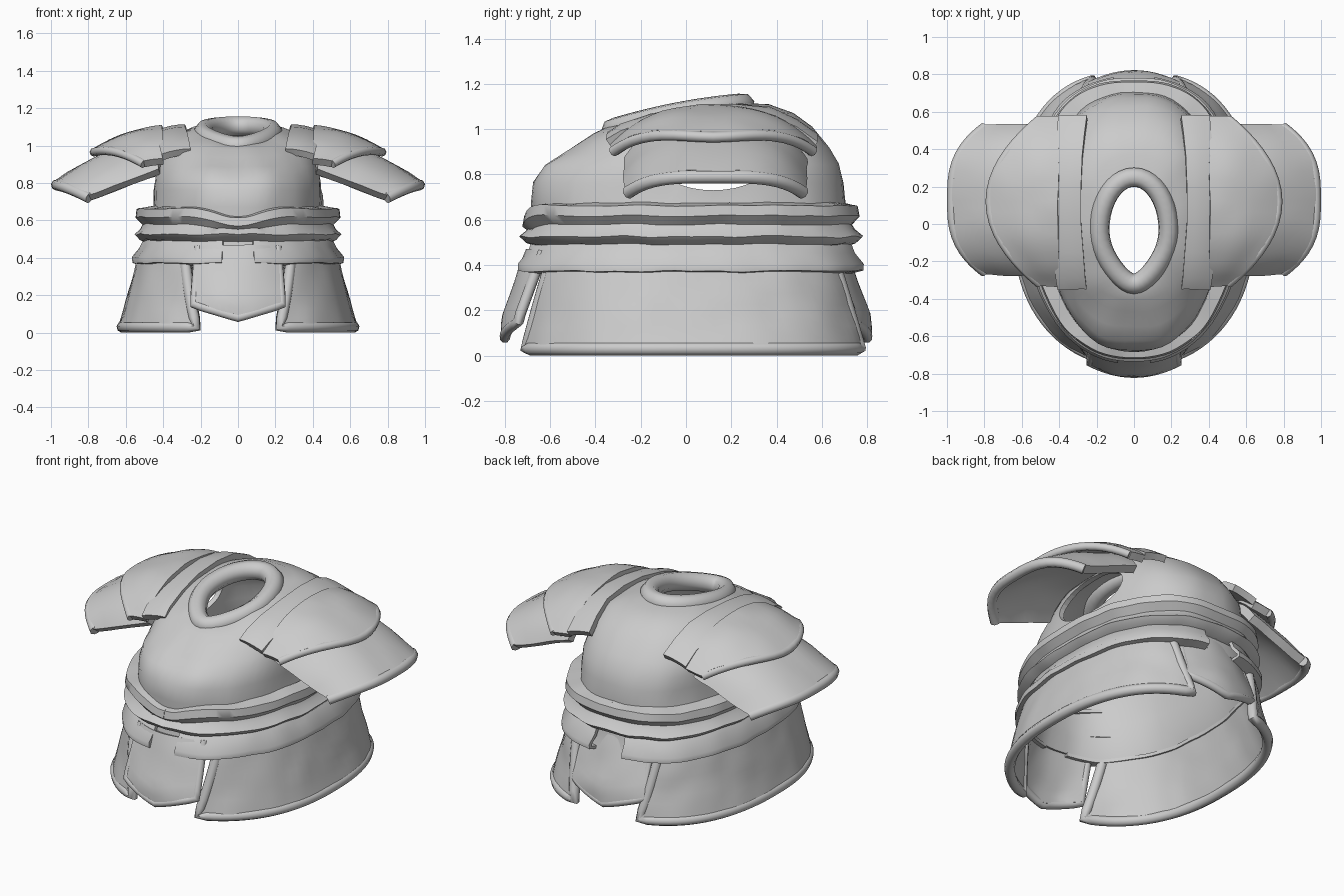
import bpy, bmesh
from math import sin, cos, pi, exp, radians, copysign
from mathutils import Vector, noise

cube = bpy.data.objects.get("Cube")
if cube:
    bpy.data.objects.remove(cube)

steel = bpy.data.materials.new("plain_grey")
steel.use_nodes = True
GREY = (0.6, 0.6, 0.6, 1)
steel.diffuse_color = GREY
steel.node_tree.nodes["Principled BSDF"].inputs["Base Color"].default_value = GREY


def finish(obj, mirror=False, thick=0):
    """Material, modifiers and smooth shading shared by every part."""
    obj.data.materials.append(steel)
    if mirror:
        obj.modifiers.new("Mirror", "MIRROR").use_mirror_merge = False
    if thick:
        mod = obj.modifiers.new("Thickness", "SOLIDIFY")
        mod.thickness, mod.offset = thick, 0
    bpy.ops.object.select_all(action="DESELECT")
    obj.select_set(True)
    bpy.context.view_layer.objects.active = obj
    bpy.ops.object.convert(target="MESH")
    bpy.ops.object.shade_smooth_by_angle(angle=radians(50))
    return obj


def sheet(name, rows, closed=False, mirror=False, thick=0.03, wear=0.008):
    """Skin a plate through rows of points, with slight hammered wear."""
    bm = bmesh.new()
    grid = []
    for row in rows:
        line = []
        for p in row:
            p = Vector(p)
            line.append(bm.verts.new(p + noise.noise_vector(p * 7) * wear))
        grid.append(line)
    count = len(grid[0])
    for a, b in zip(grid, grid[1:]):
        for i in range(count if closed else count - 1):
            j = (i + 1) % count
            bm.faces.new((a[i], a[j], b[j], b[i]))
    bmesh.ops.recalc_face_normals(bm, faces=bm.faces)
    mesh = bpy.data.meshes.new(name)
    bm.to_mesh(mesh)
    bm.free()
    obj = bpy.data.objects.new(name, mesh)
    bpy.context.collection.objects.link(obj)
    return finish(obj, mirror, thick)


def tube(name, path, radius, closed=False, mirror=False):
    """Rolled edge following a path."""
    curve = bpy.data.curves.new(name, "CURVE")
    curve.dimensions = "3D"
    curve.bevel_depth, curve.bevel_resolution = radius, 2
    curve.use_fill_caps = True
    spline = curve.splines.new("POLY")
    spline.points.add(len(path) - 1)
    for point, p in zip(spline.points, path):
        point.co = (*p, 1)
    spline.use_cyclic_u = closed
    obj = bpy.data.objects.new(name, curve)
    bpy.context.collection.objects.link(obj)
    return finish(obj, mirror)


def steps(a, b, n):
    return [a + (b - a) * i / n for i in range(n + 1)]


def oval(t, hx, yf, yb, square=True):
    """Point on an oval, squarer at the back; t = 0 is the front, pi the back."""
    power = 2 / (2.35 - 0.15 * cos(t)) if square else 1
    s, c = sin(t), cos(t)
    mid, half = (yf + yb) / 2, (yb - yf) / 2
    return hx * copysign(abs(s) ** power, s), mid - half * copysign(abs(c) ** power, c)


# Cuirass: half width, front y, back y, front z, back z
torso_rings = [
    (0.51, -0.69, 0.72, 0.38, 0.38), (0.47, -0.66, 0.69, 0.48, 0.48),
    (0.46, -0.66, 0.69, 0.58, 0.58),
    (0.44, -0.67, 0.69, 0.67, 0.67), (0.435, -0.66, 0.68, 0.76, 0.76),
    (0.43, -0.61, 0.665, 0.83, 0.84), (0.42, -0.54, 0.62, 0.875, 0.91),
    (0.39, -0.46, 0.55, 0.925, 0.995), (0.33, -0.40, 0.47, 0.965, 1.055),
    (0.24, -0.35, 0.37, 0.99, 1.095), (0.15, -0.28, 0.21, 1.00, 1.10)]
rows = []
for hx, yf, yb, zf, zb in torso_rings:
    row = []
    for t in steps(0, 2 * pi, 64)[:-1]:
        x, y = oval(t, hx, yf, yb)
        z = zf + (zb - zf) * (1 - cos(t)) / 2 + 0.03 * sin(t) ** 2 * (zf > 0.9)
        if y < 0:  # chest muscles
            y -= 0.02 * exp(-((abs(x) - 0.17) / 0.11) ** 2 - ((z - 0.82) / 0.07) ** 2)
        row.append((x, y, z))
    rows.append(row)
cuirass = sheet("cuirass", rows, closed=True, thick=0.03)

# Arm openings cut right through both sides
bpy.ops.mesh.primitive_cylinder_add(vertices=32, radius=1, depth=2,
                                    location=(0, 0.12, 0.86), rotation=(0, pi / 2, 0))
cutter = bpy.context.object
cutter.name = "arm_opening_cutter"
cutter.scale = (0.13, 0.25, 1)
cutter.hide_render = True
cut = cuirass.modifiers.new("Arm openings", "BOOLEAN")
cut.operation, cut.object = "DIFFERENCE", cutter
bpy.context.view_layer.objects.active = cuirass
bpy.ops.object.modifier_apply(modifier=cut.name)
bpy.data.objects.remove(cutter)

# Rolled collar, pointed at the front
path = []
for t in steps(0, 2 * pi, 40)[:-1]:
    x, y = oval(t, 0.185, -0.32, 0.25, square=False)
    x *= 1 - 0.3 * max(0, cos(t)) ** 2
    path.append((x, y, 0.995 + 0.11 * (1 - cos(t)) / 2 + 0.015 * sin(t) ** 2))
tube("collar", path, 0.055, closed=True)

# Shoulder straps running front to back
strap = [(-0.34, 0.97), (-0.28, 1.005), (-0.15, 1.05), (0.02, 1.08), (0.20, 1.095),
         (0.36, 1.075), (0.48, 1.025), (0.57, 0.96)]
rows = []
for y, z in strap:
    bow = 0.03 * (1 - ((y - 0.1) / 0.48) ** 2)
    rows.append([(0.25 + bow + w * 0.15, y, z - 0.03 * w * w) for w in steps(0, 1, 4)])
sheet("shoulder_straps", rows, mirror=True, thick=0.04)


# Layered shoulder guards
def upper_guard(t, v):
    u = sin(t)
    reach = v * (1 - 0.72 * u * u)
    return (0.40 + 0.37 * reach, 0.12 + 0.44 * u,
            1.085 - 0.02 * reach - 0.1 * reach ** 2 - 0.17 * abs(u) ** 2.6)


def lower_guard(t, v):
    u = sin(t)
    return (0.42 + v * (0.55 - 0.175 * abs(u) ** 3), 0.13 + 0.385 * u,
            1.01 - 0.22 * v + sin(pi * v) * (0.045 - 0.045 * u * u)
            - u ** 4 * (0.15 - 0.08 * v))


arch = steps(-pi / 2, pi / 2, 24)
for name, shape, thick in (("upper", upper_guard, 0.045), ("lower", lower_guard, 0.05)):
    sheet(name + "_shoulder_guards", [[shape(t, v) for t in arch] for v in steps(0, 1, 8)],
          mirror=True, thick=thick)
tube("lower_guard_rims", [lower_guard(t, 1) for t in arch], 0.03, mirror=True)
tube("upper_guard_rims", [upper_guard(t, 1) for t in arch], 0.024, mirror=True)

# Waist bands: outward offset and height
upper_band = [(-0.01, 0.665), (0.06, 0.655), (0.065, 0.62), (0.03, 0.58),
              (0.045, 0.55), (0.075, 0.525), (0.05, 0.505), (0.0, 0.49)]
lower_band = [(0.0, 0.51), (0.03, 0.49), (0.045, 0.45), (0.085, 0.40),
              (0.085, 0.38), (0.02, 0.37)]


def band(name, profile, gap, dip):
    rows = []
    for off, z in profile:
        row = []
        for t in steps(gap, pi - gap, 48):
            sag = dip * exp(-(t / 0.22) ** 2) * (z > 0.57)
            row.append((*oval(t, 0.47 + off, -0.65 - off, 0.695 + off), z - sag))
        rows.append(row)
    sheet(name, rows, mirror=True, thick=0.02)


band("upper_waist_band", upper_band, 0, 0.045)
band("lower_waist_band", lower_band, 0.13, 0)


# Side skirt plates with rolled borders
def skirt(s, v):
    front = (1 - v) * 0.55 + v * 0.33
    back = (1 - v) * 0.49 + v * 0.28
    t = front + s * (pi - front - back)
    return (*oval(t, 0.51 + 0.11 * v, -0.69 - 0.05 * v, 0.72 + 0.07 * v), 0.41 - 0.38 * v)


across, down = steps(0, 1, 36), steps(0, 1, 8)
sheet("skirt_plates", [[skirt(s, v) for s in across] for v in down], mirror=True, thick=0.04)
border = [skirt(0, v) for v in down[1:]] + [skirt(s, 1) for s in across[1:-1]]
border += [skirt(1, v) for v in reversed(down[1:])]
tube("skirt_rims", border, 0.03, mirror=True)


# Pointed hanging panels, front and back
def panel(side, w, v):
    low = 0.08 + 0.07 * abs(w)
    z = 0.46 + (low - 0.46) * v
    out = 0.69 + 0.11 * min(1, (0.46 - z) / 0.3) - 0.06 * w * w
    return w * (0.21 + 0.025 * v), side * out, z


for name, side in (("front_panel", -1), ("back_panel", 1)):
    widths = steps(-1, 1, 12)
    sheet(name, [[panel(side, w, v) for w in widths] for v in down], thick=0.04)
    edge = [panel(side, -1, v) for v in down] + [panel(side, w, 1) for w in widths[1:-1]]
    edge += [panel(side, 1, v) for v in reversed(down)]
    tube(name + "_rim", edge, 0.024)
